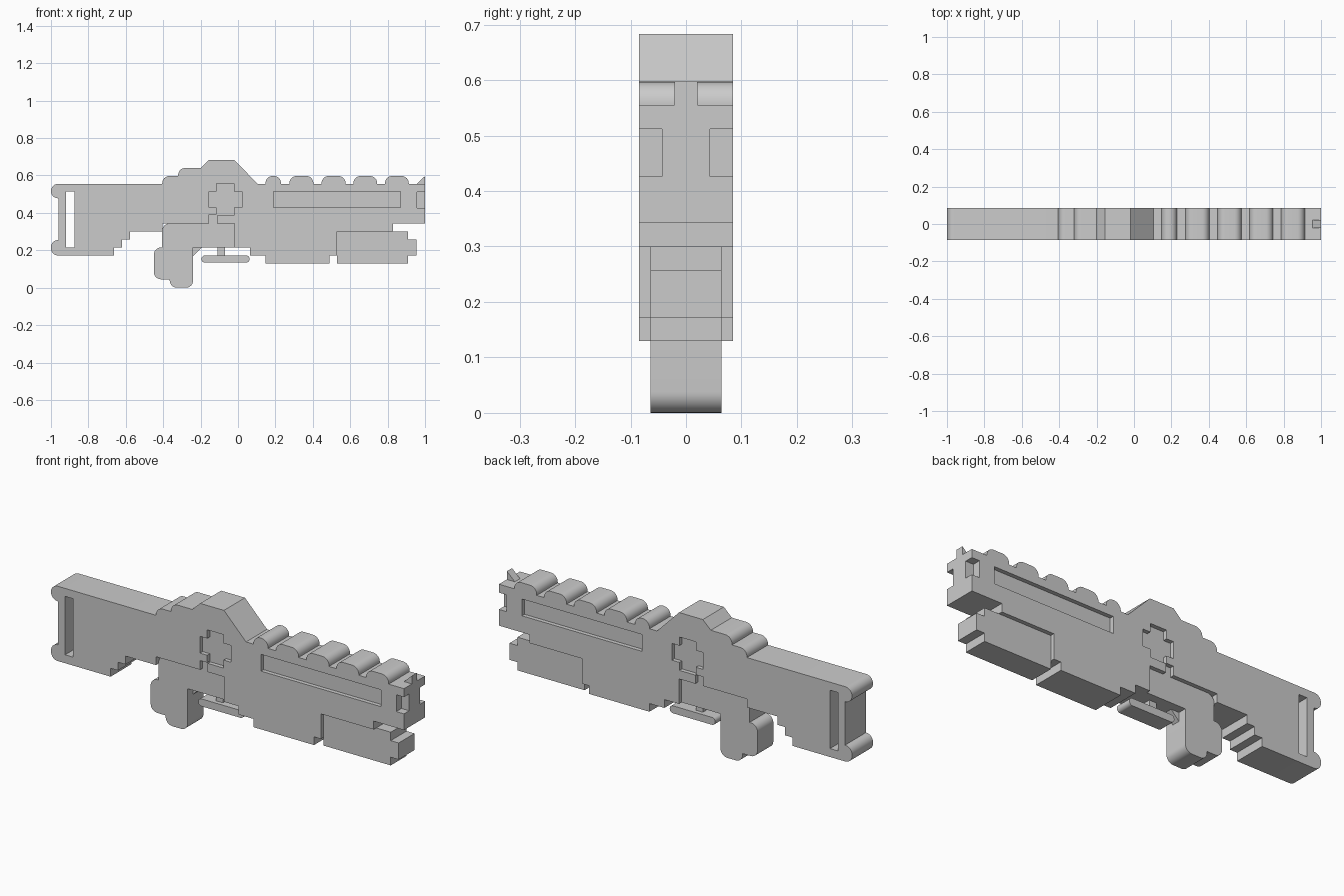
import bpy, bmesh, math
from mathutils import Vector

if "Cube" in bpy.data.objects:
    bpy.data.objects.remove(bpy.data.objects["Cube"], do_unlink=True)

grey = bpy.data.materials.new("plain grey")
grey.use_nodes = True
grey.diffuse_color = (0.6, 0.6, 0.6, 1)
grey.node_tree.nodes["Principled BSDF"].inputs["Base Color"].default_value = (0.6, 0.6, 0.6, 1)

R = 0.038    # rounding used on all soft corners
HALF = 0.085  # half thickness of the body
INNER = 0.064  # half thickness of inset parts


def rounded(corners, steps=8):
    """Outline where a third value on a square corner is its radius."""
    out = []
    for i, c in enumerate(corners):
        p = Vector(c[:2])
        if len(c) == 2:
            out.append(p)
            continue
        d1 = (Vector(corners[i - 1][:2]) - p).normalized()
        d2 = (Vector(corners[(i + 1) % len(corners)][:2]) - p).normalized()
        centre = p + c[2] * (d1 + d2)
        for k in range(steps + 1):
            t = math.pi / 2 * k / steps
            out.append(centre - c[2] * (d2 * math.cos(t) + d1 * math.sin(t)))
    return out


def plate(name, corners, y0, y1):
    """Extrude a side outline from y0 to y1."""
    bm = bmesh.new()
    face = bm.faces.new([bm.verts.new((p.x, y0, p.y)) for p in rounded(corners)])
    new = bmesh.ops.extrude_face_region(bm, geom=[face])["geom"]
    verts = [v for v in new if isinstance(v, bmesh.types.BMVert)]
    bmesh.ops.translate(bm, verts=verts, vec=(0, y1 - y0, 0))
    bmesh.ops.recalc_face_normals(bm, faces=bm.faces)
    mesh = bpy.data.meshes.new(name)
    bm.to_mesh(mesh)
    bm.free()
    mesh.materials.append(grey)
    ob = bpy.data.objects.new(name, mesh)
    bpy.context.collection.objects.link(ob)
    return ob


def box(x0, x1, z0, z1):
    return [(x0, z0), (x1, z0), (x1, z1), (x0, z1)]


def cut(target, corners, y0, y1):
    """Subtract an extruded outline from the target."""
    cutter = plate("cutter", corners, y0, y1)
    cutter.hide_render = True
    mod = target.modifiers.new("cut", "BOOLEAN")
    mod.operation, mod.solver, mod.object = "DIFFERENCE", "EXACT", cutter
    bpy.context.view_layer.objects.active = target
    bpy.ops.object.modifier_apply(modifier=mod.name)
    bpy.data.objects.remove(cutter, do_unlink=True)


# Body: stock, hump, ribbed top and stepped underside in one outline
TOP, RIB = 0.555, 0.597
outline = [(-0.96, 0.478), (-1, 0.478, R), (-1, TOP, R),
           (-0.405, TOP), (-0.405, RIB, R), (-0.32, RIB), (-0.32, 0.64, R),
           (-0.2, 0.64), (-0.155, 0.683), (-0.02, 0.683), (0.105, TOP)]
for x0, x1 in [(0.147, 0.23), (0.275, 0.403), (0.447, 0.575), (0.617, 0.744), (0.786, 0.913)]:
    outline += [(x0, TOP), (x0, RIB, R), (x1, RIB, R), (x1, TOP)]
outline += [(1, TOP), (1, 0.343), (0.828, 0.343), (0.828, 0.3), (0.53, 0.3),
            (0.53, 0.172), (0.49, 0.172), (0.49, 0.13), (0.148, 0.13),
            (0.148, 0.172), (0.063, 0.172), (0.063, 0.215), (-0.02, 0.215),
            (-0.02, 0.343), (-0.405, 0.343), (-0.405, 0.3), (-0.577, 0.3),
            (-0.577, 0.257), (-0.62, 0.257), (-0.62, 0.215), (-0.662, 0.215),
            (-0.662, 0.172), (-1, 0.172, R), (-1, 0.255, R), (-0.96, 0.255)]
body = plate("body", outline, -HALF, HALF)

# Sling slot straight through the stock
cut(body, box(-0.92, -0.875, 0.215, 0.514), -0.2, 0.2)

# Recesses mirrored on both sides: cross, small notch, long slot, muzzle notch
cross = [(-0.115, 0.387), (-0.022, 0.387), (-0.022, 0.428), (0.021, 0.428),
         (0.021, 0.514), (-0.022, 0.514), (-0.022, 0.558), (-0.115, 0.558),
         (-0.115, 0.514), (-0.155, 0.514), (-0.155, 0.428), (-0.115, 0.428)]
recesses = [(cross, INNER),
            (box(-0.155, -0.112, 0.33, 0.39), INNER),
            (box(0.19, 0.87, 0.428, 0.514), INNER),
            (box(0.956, 1.1, 0.426, 0.512), 0.043)]
for side in (-1, 1):
    for shape, depth in recesses:
        cut(body, shape, side * depth, side * 0.2)

# Inset fore-end under the front
plate("fore_end", [(0.53, 0.13), (0.91, 0.13), (0.91, 0.172), (0.955, 0.172),
                   (0.955, 0.257), (0.91, 0.257), (0.91, 0.3), (0.53, 0.3)], -INNER, INNER)

# Grip with its mounting block
plate("grip", [(-0.405, 0.343, R), (-0.405, 0.215), (-0.45, 0.215, R),
               (-0.45, 0.045, R), (-0.365, 0.045), (-0.365, 0, R),
               (-0.24, 0, R), (-0.24, 0.215), (-0.02, 0.215), (-0.02, 0.343)], -INNER, INNER)
plate("grip_web", [(-0.24, 0.17), (-0.195, 0.215), (-0.24, 0.215)], -0.021, 0.021)

# Trigger post and guard bar
plate("trigger", box(-0.11, -0.07, 0.165, 0.22), -0.021, 0.021)
plate("trigger_guard", [(-0.195, 0.134, 0.018), (0.062, 0.134, 0.018),
                        (0.062, 0.172, 0.018), (-0.195, 0.172, 0.018)], -0.043, 0.043)

# Front sight
plate("front_sight", [(0.955, TOP), (1, TOP), (1, RIB)], -0.021, 0.021)

# Smooth the rounded corners and keep the edges sharp
bpy.ops.object.select_all(action="DESELECT")
for ob in bpy.context.collection.objects:
    if ob.type == "MESH" and grey.name in ob.data.materials:
        ob.select_set(True)
        bpy.context.view_layer.objects.active = ob
bpy.ops.object.shade_smooth_by_angle(angle=math.radians(30))
